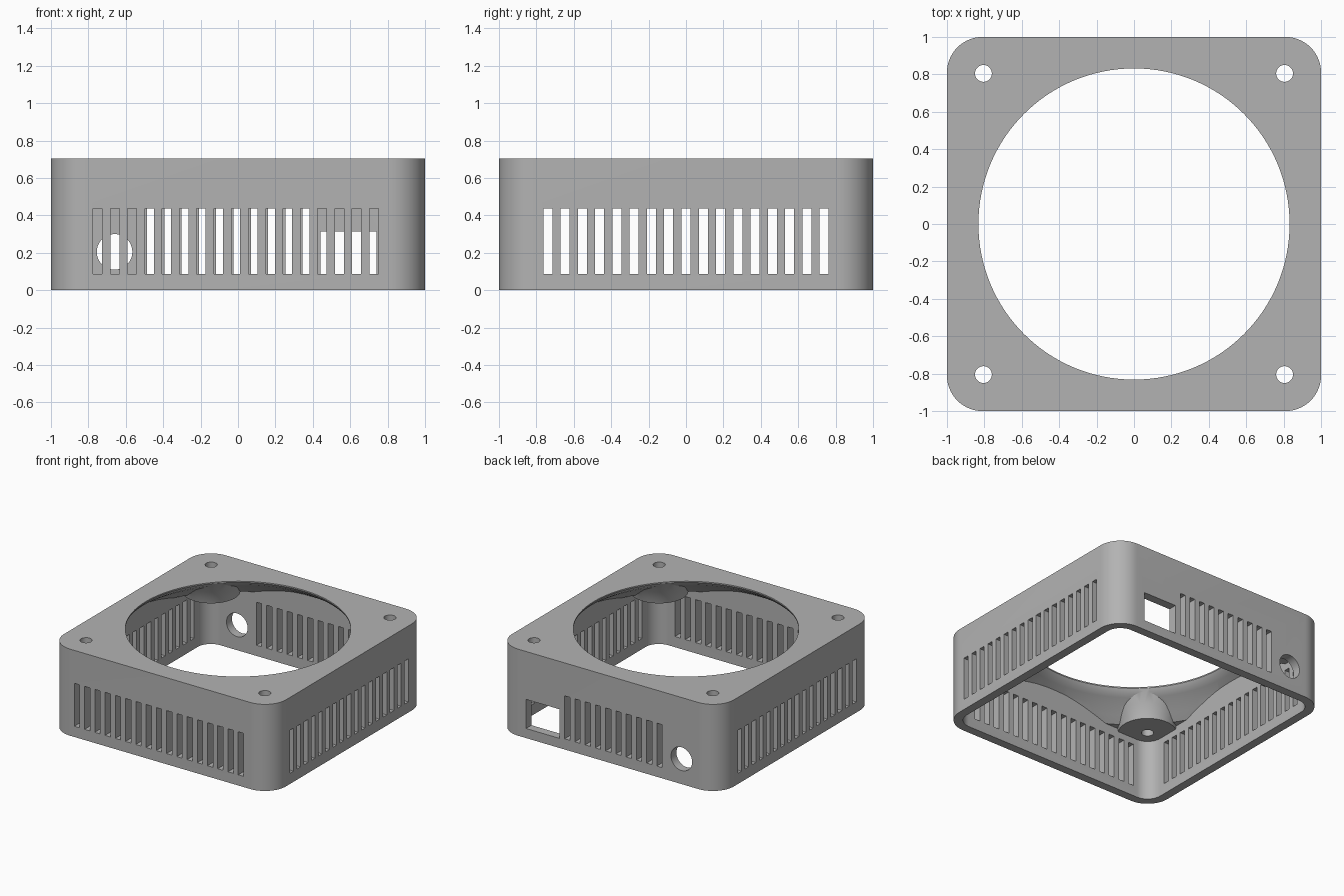
import bpy, bmesh, math
from mathutils import Matrix

if "Cube" in bpy.data.objects:
    bpy.data.objects.remove(bpy.data.objects["Cube"], do_unlink=True)

HEIGHT = 0.705
WALL = 0.07
SCREW = 0.805
CORNERS = [(sx * SCREW, sy * SCREW) for sx in (-1, 1) for sy in (-1, 1)]


def finish(name, bm):
    bmesh.ops.recalc_face_normals(bm, faces=bm.faces)
    mesh = bpy.data.meshes.new(name)
    bm.to_mesh(mesh)
    bm.free()
    obj = bpy.data.objects.new(name, mesh)
    bpy.context.collection.objects.link(obj)
    return obj


def loft(bm, rings):
    """Closed skin through rings of points, capped at both ends."""
    loops = [[bm.verts.new(p) for p in ring] for ring in rings]
    n = len(loops[0])
    for a, b in zip(loops, loops[1:]):
        for i in range(n):
            j = (i + 1) % n
            bm.faces.new((a[i], a[j], b[j], b[i]))
    bm.faces.new(loops[0][::-1])
    bm.faces.new(loops[-1])


def rounded_prism(name, half, radius, z0, z1, steps=14):
    outline = []
    for q in range(4):
        mid = math.pi / 4 + q * math.pi / 2
        cx = math.copysign(half - radius, math.cos(mid))
        cy = math.copysign(half - radius, math.sin(mid))
        for i in range(steps + 1):
            a = (q + i / steps) * math.pi / 2
            outline.append((cx + radius * math.cos(a), cy + radius * math.sin(a)))
    bm = bmesh.new()
    loft(bm, [[(x, y, z) for x, y in outline] for z in (z0, z1)])
    return finish(name, bm)


def revolved(name, profile, centres=((0, 0),), sides=48):
    """Solids of revolution from (radius, height) pairs."""
    bm = bmesh.new()
    angles = [2 * math.pi * i / sides for i in range(sides)]
    for cx, cy in centres:
        loft(bm, [[(cx + r * math.cos(a), cy + r * math.sin(a), z) for a in angles]
                  for r, z in profile])
    return finish(name, bm)


def boxes(name, spans):
    """One mesh of boxes, each given as x, y and z ranges."""
    bm = bmesh.new()
    for (x0, x1), (y0, y1), (z0, z1) in spans:
        place = Matrix.Translation(((x0 + x1) / 2, (y0 + y1) / 2, (z0 + z1) / 2))
        size = Matrix.Diagonal((x1 - x0, y1 - y0, z1 - z0, 1))
        bmesh.ops.create_cube(bm, size=1, matrix=place @ size)
    return finish(name, bm)


def combine(target, tool, operation):
    mod = target.modifiers.new("boolean", "BOOLEAN")
    mod.operation = operation
    mod.solver = "EXACT"
    mod.object = tool
    bpy.context.view_layer.objects.active = target
    bpy.ops.object.modifier_apply(modifier=mod.name)
    bpy.data.objects.remove(tool, do_unlink=True)


# Outer shell
housing = rounded_prism("fan_housing", 1, 0.19, 0, HEIGHT)

# Hollow interior that funnels up into the round opening
cavity = rounded_prism("cavity", 1 - WALL, 0.19 - WALL, -0.1, HEIGHT + 0.1)
bell = revolved("bell", [(1.6, -0.2), (1.6, 0.515), (1.06, 0.515), (1.0, 0.56),
                         (0.94, 0.61), (0.885, 0.645), (0.85, 0.67),
                         (0.832, 0.695), (0.83, HEIGHT + 0.2)], sides=128)
combine(cavity, bell, "INTERSECT")
combine(housing, cavity, "DIFFERENCE")

# Tapered screw bosses in the corners, kept inside the shell
bosses = revolved("bosses", [(0.215, 0.49), (0.228, 0.54), (0.255, 0.6), (0.3, 0.69)],
                  CORNERS)
limit = rounded_prism("limit", 0.97, 0.16, 0.3, 0.8)
combine(bosses, limit, "INTERSECT")
combine(housing, bosses, "UNION")

# Screw holes
combine(housing, revolved("screw_holes", [(0.045, 0.3), (0.045, 0.9)], CORNERS, 32),
        "DIFFERENCE")

# Vent slots on all four walls; the back has a shorter run
HALF, PITCH = 0.024, 0.0923
RISE = (0.087, 0.437)
INNER, OUTER = 0.88, 1.1
spans = []
for i in range(17):
    c = (i - 8) * PITCH
    side = (c - HALF, c + HALF)
    front = (c - 0.012 - HALF, c - 0.012 + HALF)
    spans += [((INNER, OUTER), side, RISE), ((-OUTER, -INNER), side, RISE)]
    spans.append((front, (-OUTER, -INNER), RISE))
    if 3 <= i <= 12:
        spans.append((side, (INNER, OUTER), RISE))

# Rectangular socket opening in the back wall
spans.append(((0.44, 0.74), (INNER, OUTER), (0.078, 0.315)))
combine(housing, boxes("wall_openings", spans), "DIFFERENCE")

# Round cable hole in the back wall
cable = revolved("cable_hole", [(0.095, INNER), (0.095, OUTER)])
cable.data.transform(Matrix.Translation((-0.66, 0, 0.205)) @ Matrix.Rotation(-math.pi / 2, 4, "X"))
combine(housing, cable, "DIFFERENCE")

# Grey plastic
grey = bpy.data.materials.new("grey_plastic")
grey.use_nodes = True
colour = (0.45, 0.45, 0.45, 1)
grey.diffuse_color = colour
grey.node_tree.nodes["Principled BSDF"].inputs["Base Color"].default_value = colour
housing.data.materials.clear()
housing.data.materials.append(grey)
for face in housing.data.polygons:
    face.material_index = 0

bpy.ops.object.select_all(action="DESELECT")
housing.select_set(True)
bpy.context.view_layer.objects.active = housing
bpy.ops.object.shade_smooth_by_angle(angle=math.radians(30))
